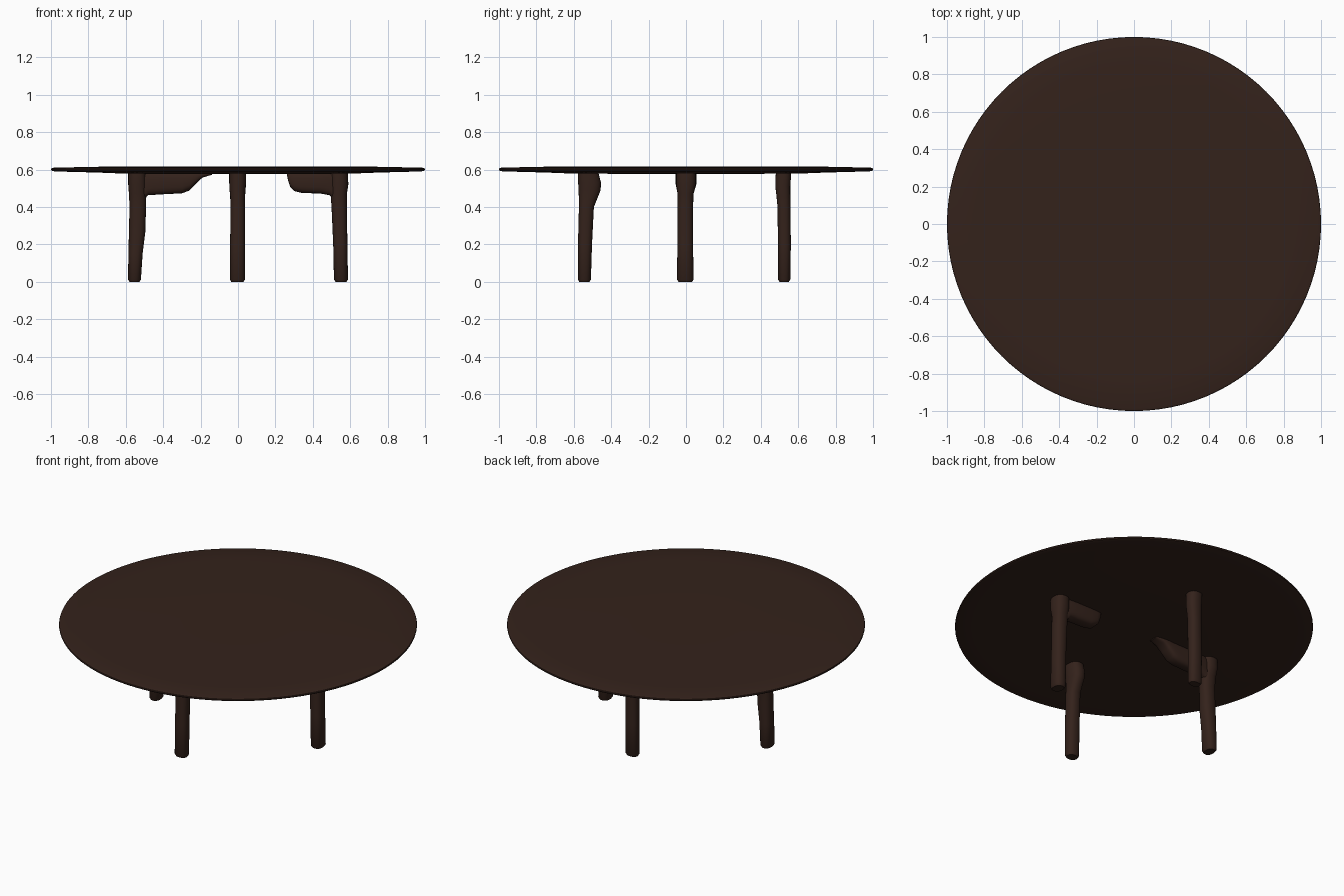
import bpy, bmesh, math

wood = bpy.data.materials.new("dark_wood")
wood.diffuse_color = (0.034, 0.016, 0.011, 1)


def loft(name, rings):
    """Skin a list of closed rings and cap both ends."""
    bm = bmesh.new()
    loops = [[bm.verts.new(p) for p in ring] for ring in rings]
    n = len(loops[0])
    for a, b in zip(loops, loops[1:]):
        for i in range(n):
            j = (i + 1) % n
            bm.faces.new((a[i], a[j], b[j], b[i]))
    bm.faces.new(loops[0])
    bm.faces.new(loops[-1])
    bmesh.ops.recalc_face_normals(bm, faces=bm.faces)
    me = bpy.data.meshes.new(name)
    bm.to_mesh(me)
    bm.free()
    ob = bpy.data.objects.new(name, me)
    bpy.context.collection.objects.link(ob)
    me.materials.append(wood)
    bpy.context.view_layer.objects.active = ob
    ob.select_set(True)
    bpy.ops.object.shade_smooth_by_angle(angle=math.radians(40))
    ob.select_set(False)
    return ob


def oval(n, power=1.0):
    """Unit oval; power below 1 makes it boxier."""
    pts = []
    for i in range(n):
        t = 2 * math.pi * i / n
        c, s = math.cos(t), math.sin(t)
        pts.append((math.copysign(abs(c) ** power, c), math.copysign(abs(s) ** power, s)))
    return pts


def leg(name, sections):
    """Sections are (z, x min, x max, y min, y max)."""
    loft(name, [[((x0 + x1) / 2 + u * (x1 - x0) / 2, (y0 + y1) / 2 + v * (y1 - y0) / 2, z)
                 for u, v in oval(24, 0.85)] for z, x0, x1, y0, y1 in sections])


def bracket(name, sections):
    """Sections are (x, underside z, half width); the top sits in the tabletop."""
    top = 0.59
    loft(name, [[(x, u * w, (top + z) / 2 + v * (top - z) / 2)
                 for u, v in oval(24, 0.65)] for x, z, w in sections])


# Round tabletop, thin rim and slightly fuller centre
profile = [(0.3, 0.577), (0.6, 0.578), (0.75, 0.584), (0.9, 0.588), (0.98, 0.59), (0.998, 0.595),
           (1.0, 0.601), (0.998, 0.606), (0.985, 0.61), (0.85, 0.613), (0.65, 0.617), (0.3, 0.617)]
loft("tabletop", [[(r * u, r * v, z) for u, v in oval(96)] for r, z in profile])

# Four round, hand-hewn legs
leg("left_leg", [(0, -0.58, -0.527, -0.04, 0.033), (0.012, -0.588, -0.519, -0.048, 0.04),
                 (0.15, -0.586, -0.51, -0.046, 0.038), (0.27, -0.583, -0.495, -0.045, 0.038),
                 (0.4, -0.58, -0.492, -0.043, 0.035), (0.47, -0.583, -0.49, -0.045, 0.04),
                 (0.52, -0.587, -0.49, -0.055, 0.055), (0.59, -0.587, -0.49, -0.055, 0.055)])
leg("right_leg", [(0, 0.521, 0.58, -0.04, 0.033), (0.012, 0.513, 0.588, -0.048, 0.04),
                  (0.2, 0.509, 0.585, -0.046, 0.038), (0.4, 0.5, 0.582, -0.045, 0.038),
                  (0.47, 0.495, 0.582, -0.045, 0.04), (0.52, 0.495, 0.59, -0.052, 0.052),
                  (0.59, 0.495, 0.587, -0.052, 0.052)])
leg("front_leg", [(0, -0.036, 0.03, -0.57, -0.515), (0.012, -0.043, 0.037, -0.577, -0.508),
                  (0.2, -0.042, 0.037, -0.577, -0.502), (0.4, -0.04, 0.037, -0.572, -0.492),
                  (0.44, -0.04, 0.037, -0.572, -0.476), (0.49, -0.045, 0.04, -0.574, -0.456),
                  (0.53, -0.047, 0.043, -0.576, -0.454), (0.59, -0.047, 0.043, -0.578, -0.47)])
leg("back_leg", [(0, -0.036, 0.03, 0.5, 0.549), (0.012, -0.043, 0.037, 0.492, 0.557),
                 (0.2, -0.042, 0.037, 0.491, 0.56), (0.4, -0.04, 0.036, 0.489, 0.558),
                 (0.46, -0.042, 0.038, 0.483, 0.557), (0.51, -0.046, 0.042, 0.477, 0.557),
                 (0.59, -0.046, 0.042, 0.48, 0.563)])

# Two short aprons reaching inward from the side legs
bracket("left_bracket", [(-0.54, 0.43, 0.035), (-0.505, 0.44, 0.037), (-0.48, 0.463, 0.04),
                         (-0.4, 0.468, 0.043), (-0.3, 0.473, 0.044), (-0.26, 0.488, 0.044),
                         (-0.225, 0.525, 0.042), (-0.19, 0.557, 0.038), (-0.14, 0.572, 0.03)])
bracket("right_bracket", [(0.54, 0.43, 0.035), (0.51, 0.435, 0.037), (0.49, 0.463, 0.04),
                          (0.44, 0.472, 0.043), (0.34, 0.475, 0.043), (0.3, 0.485, 0.042),
                          (0.28, 0.505, 0.038), (0.268, 0.54, 0.032), (0.262, 0.57, 0.022)])
